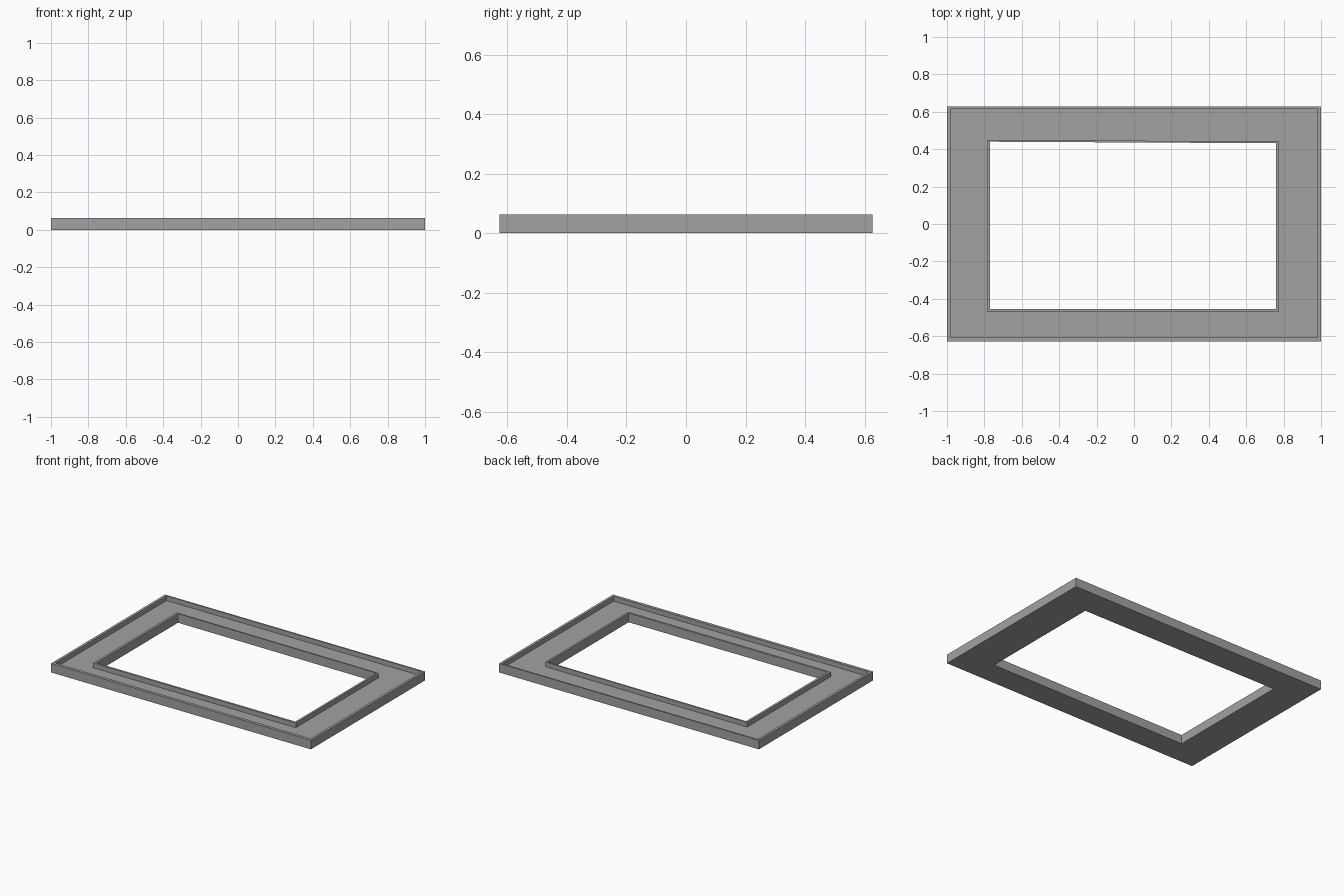
import bpy
import bmesh

cube = bpy.data.objects.get("Cube")
if cube:
    bpy.data.objects.remove(cube, do_unlink=True)

grey = bpy.data.materials.new("mid grey")
grey.use_nodes = True
colour = (0.36, 0.36, 0.36, 1)
grey.diffuse_color = colour
grey.node_tree.nodes["Principled BSDF"].inputs["Base Color"].default_value = colour

HEIGHT, FLOOR = 0.063, 0.03


def rectangle(left, right, front, back_left, back_right):
    return [(left, front), (right, front), (right, back_right), (left, back_left)]


# Outlines from the outside in; the opening's back edge is slightly skewed
outer = rectangle(-1, 1, -0.627, 0.627, 0.627)
outer_lip = rectangle(-0.982, 0.982, -0.606, 0.617, 0.617)
inner_lip = rectangle(-0.786, 0.774, -0.47, 0.45, 0.441)
opening = rectangle(-0.77, 0.76, -0.455, 0.44, 0.432)

# Cross-section of the frame: raised lips around a sunken channel
section = [(outer, 0), (outer, HEIGHT), (outer_lip, HEIGHT), (outer_lip, FLOOR),
           (inner_lip, FLOOR), (inner_lip, HEIGHT), (opening, HEIGHT), (opening, 0)]

bm = bmesh.new()
loops = [[bm.verts.new((x, y, z)) for x, y in outline] for outline, z in section]
for i, a in enumerate(loops):
    b = loops[(i + 1) % len(loops)]
    for j in range(4):
        k = (j + 1) % 4
        bm.faces.new((a[j], a[k], b[k], b[j]))
bmesh.ops.recalc_face_normals(bm, faces=bm.faces)

mesh = bpy.data.meshes.new("channel_frame")
bm.to_mesh(mesh)
bm.free()
mesh.materials.append(grey)
frame = bpy.data.objects.new("channel_frame", mesh)
bpy.context.collection.objects.link(frame)
